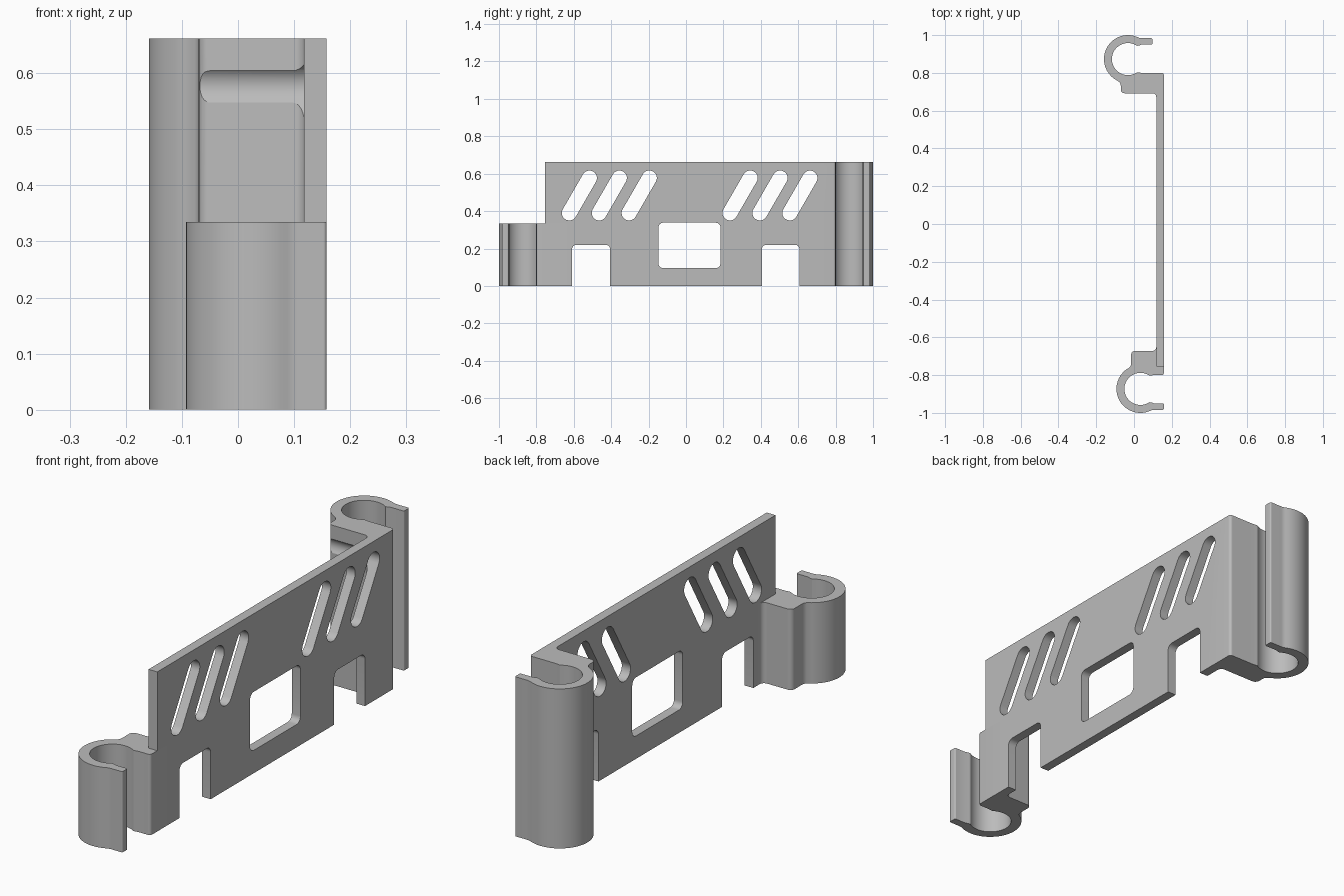
import bpy, bmesh, math
from mathutils import Vector

if "Cube" in bpy.data.objects:
    bpy.data.objects.remove(bpy.data.objects["Cube"])

PLATE_X0, PLATE_X1, HEIGHT, LOW = 0.118, 0.158, 0.662, 0.335

grey = bpy.data.materials.new("plain grey")
grey.diffuse_color = (0.5, 0.5, 0.5, 1)
grey.use_nodes = True
grey.node_tree.nodes["Principled BSDF"].inputs["Base Color"].default_value = grey.diffuse_color


def rounded(points, steps=6):
    """Polygon from (a, b, radius) corners, each corner filleted."""
    out, n = [], len(points)
    for i, (a, b, r) in enumerate(points):
        p = Vector((a, b))
        if r == 0:
            out.append(p)
            continue
        u = (Vector(points[i - 1][:2]) - p).normalized()
        v = (Vector(points[(i + 1) % n][:2]) - p).normalized()
        half = u.angle(v) / 2
        centre = p + (u + v).normalized() * r / math.sin(half)
        s = p + u * r / math.tan(half) - centre
        e = p + v * r / math.tan(half) - centre
        turn = math.atan2(s.x * e.y - s.y * e.x, s.dot(e))
        for k in range(steps + 1):
            t = turn * k / steps
            out.append(centre + Vector((s.x * math.cos(t) - s.y * math.sin(t),
                                        s.x * math.sin(t) + s.y * math.cos(t))))
    return out


def arc(c, r, start, end, steps):
    angles = [math.radians(start + (end - start) * k / steps) for k in range(steps + 1)]
    return [(c[0] + r * math.cos(t), c[1] + r * math.sin(t), 0) for t in angles]


def prism(name, outline, axis, lo, hi):
    """Extrude an outline along z (outline in xy) or x (outline in yz)."""
    bm = bmesh.new()
    at = (lambda p: (p[0], p[1], lo)) if axis == "z" else (lambda p: (lo, p[0], p[1]))
    face = bm.faces.new([bm.verts.new(at(p)) for p in outline])
    ext = bmesh.ops.extrude_face_region(bm, geom=[face])
    move = (0, 0, hi - lo) if axis == "z" else (hi - lo, 0, 0)
    bmesh.ops.translate(bm, vec=move, verts=[g for g in ext["geom"] if isinstance(g, bmesh.types.BMVert)])
    bmesh.ops.recalc_face_normals(bm, faces=bm.faces)
    mesh = bpy.data.meshes.new(name)
    bm.to_mesh(mesh)
    bm.free()
    mesh.materials.append(grey)
    obj = bpy.data.objects.new(name, mesh)
    bpy.context.collection.objects.link(obj)
    return obj


def combine(target, tool, operation):
    mod = target.modifiers.new(operation, "BOOLEAN")
    mod.operation, mod.solver, mod.object = operation, "EXACT", tool
    bpy.context.view_layer.objects.active = target
    bpy.ops.object.modifier_apply(modifier=mod.name)
    bpy.data.objects.remove(tool)


def clip(name, cx, side, block_x, block_y, lip_x, height):
    """C-shaped snap ring on a block; drawn for the +y end, mirrored by side."""
    c, R, r = (cx, 0.873), 0.127, 0.085
    join = 360 - math.degrees(math.acos((block_x - 0.024 - cx) / R))
    outer = arc(c, R, 65, join, 32)
    px, py, _ = outer[-1]
    pts = outer + [(block_x - 0.008, py - 0.010, 0), (block_x - 0.002, py - 0.019, 0),
                   (block_x, py - 0.03, 0),
                   (block_x, block_y, 0.02), (PLATE_X0, block_y, 0.02),
                   (PLATE_X0, block_y - 0.04, 0), (PLATE_X1, block_y - 0.04, 0),
                   (PLATE_X1, 0.80, 0.012),
                   (cx + 0.07, 0.80, 0), (cx + 0.057, 0.802, 0)]
    pts += arc(c, r, -56, -304, 32)
    pts += [(cx + 0.057, 0.944, 0), (cx + 0.07, 0.949, 0), (lip_x, 0.949, 0.006),
            (lip_x, 0.984, 0.006), (cx + 0.072, 0.984, 0), (cx + 0.062, 0.985, 0)]
    return prism(name, [(p[0], side * p[1]) for p in rounded(pts)], "z", 0, height)


# Main plate with the two foot notches in its outline
bracket = prism("bracket_plate", rounded([
    (-0.755, HEIGHT, 0), (-0.755, 0, 0),
    (-0.61, 0, 0), (-0.61, 0.22, 0.025), (-0.405, 0.22, 0.025), (-0.405, 0, 0),
    (0.405, 0, 0), (0.405, 0.22, 0.025), (0.607, 0.22, 0.025), (0.607, 0, 0),
    (0.72, 0, 0), (0.72, HEIGHT, 0)]), "x", PLATE_X0, PLATE_X1)

# Tall clip at the back, short clip at the front
combine(bracket, clip("tall_clip", -0.032, 1, -0.07, 0.692, 0.097, HEIGHT), "UNION")
combine(bracket, clip("short_clip", 0.034, -1, -0.015, 0.672, PLATE_X1, LOW), "UNION")

# Window
combine(bracket, prism("window_cutter", rounded([
    (-0.147, 0.095, 0.025), (0.184, 0.095, 0.025),
    (0.184, 0.338, 0.025), (-0.147, 0.338, 0.025)]), "x", 0, 0.3), "DIFFERENCE")

# Slanted vent slots; the last one also grazes the tall clip's block
for first in (-0.624, 0.235):
    for i in range(3):
        y = first + 0.16 * i
        slot = arc((y + 0.108, 0.577), 0.04, -30, 150, 14) + arc((y, 0.39), 0.04, 150, 330, 14)
        combine(bracket, prism("slot_cutter", [p[:2] for p in slot], "x", -0.2, 0.3), "DIFFERENCE")

bpy.ops.object.select_all(action="DESELECT")
bracket.select_set(True)
bpy.context.view_layer.objects.active = bracket
bpy.ops.object.shade_smooth_by_angle(angle=math.radians(30))
